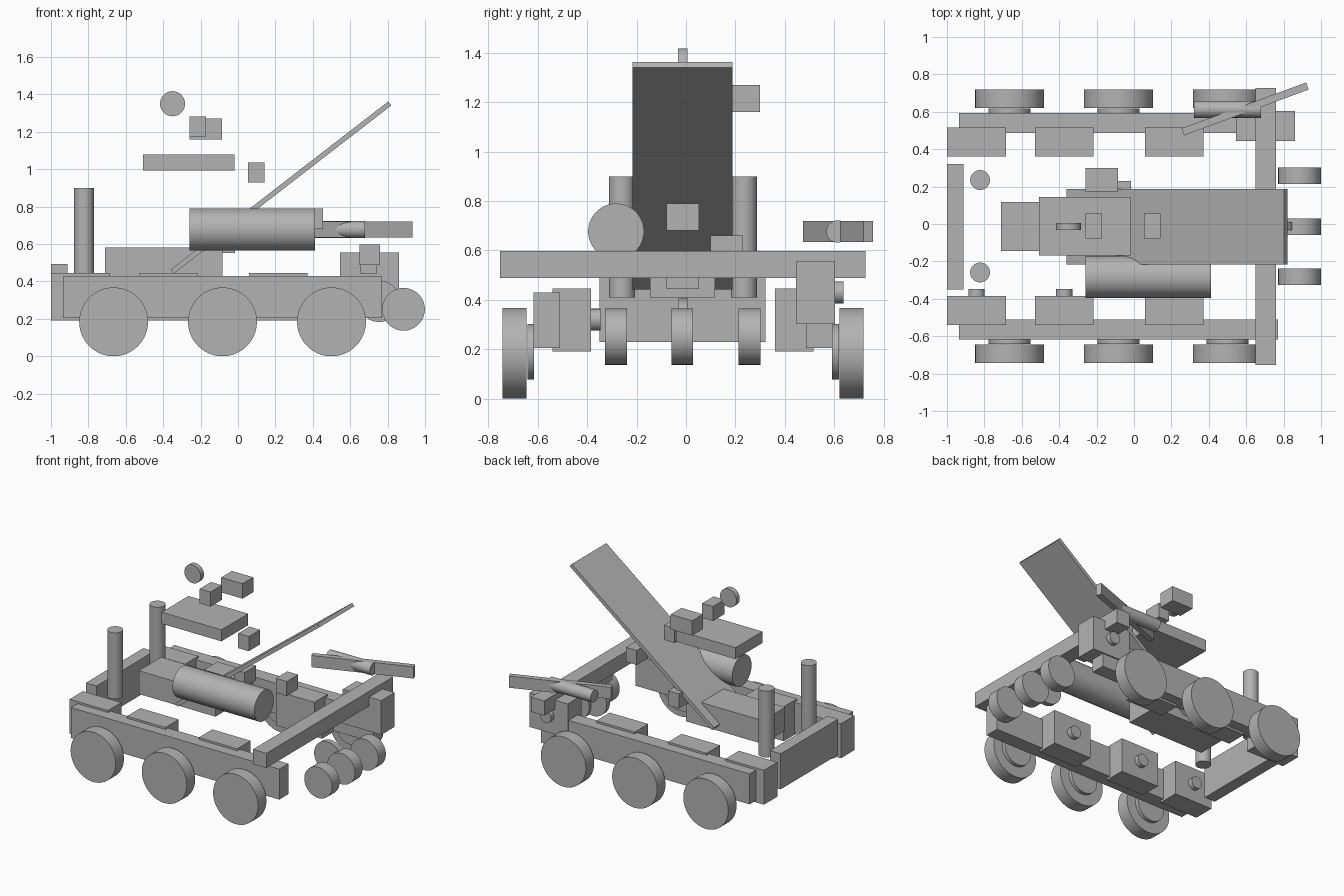
import bpy
import math

if "Cube" in bpy.data.objects:
    bpy.data.objects.remove(bpy.data.objects["Cube"], do_unlink=True)

# Single plain grey
grey = bpy.data.materials.new("plain_grey")
grey.use_nodes = True
colour = (0.45, 0.45, 0.45, 1)
grey.diffuse_color = colour
grey.node_tree.nodes["Principled BSDF"].inputs["Base Color"].default_value = colour


def finish(name):
    ob = bpy.context.object
    ob.name = name
    ob.data.materials.append(grey)
    return ob


def box(name, x, y, z):
    """Box from (min, max) pairs on each axis."""
    spans = (x, y, z)
    bpy.ops.mesh.primitive_cube_add(size=1, location=[(a + b) / 2 for a, b in spans])
    ob = finish(name)
    ob.scale = [b - a for a, b in spans]
    return ob


def slab(name, centre, size, rotation):
    bpy.ops.mesh.primitive_cube_add(size=1, location=centre, rotation=rotation)
    ob = finish(name)
    ob.scale = size
    return ob


def rod(name, centre, radius, length, axis="y"):
    turn = {"x": (0, math.pi / 2, 0), "y": (math.pi / 2, 0, 0), "z": (0, 0, 0)}[axis]
    bpy.ops.mesh.primitive_cylinder_add(vertices=64, radius=radius, depth=length,
                                        location=centre, rotation=turn)
    ob = finish(name)
    bpy.ops.object.shade_smooth_by_angle(angle=math.radians(35))
    return ob


# Chassis: both sides share one layout, shifted slightly towards the right
SHIFT = -0.012
for side, s in (("left", 1), ("right", -1)):
    def at(d):
        return s * d + SHIFT

    box(f"{side}_rail", (-0.935, 0.77), sorted((at(0.498), at(0.605))), (0.205, 0.43))
    for i, x in enumerate((-0.665, -0.083, 0.50)):
        rod(f"{side}_wheel_{i}", (x, at(0.682), 0.184), 0.184, 0.097)
        rod(f"{side}_wheel_hub_{i}", (x, at(0.617), 0.19), 0.112, 0.027)
    # Drive motors with shafts that all point the same way
    for i, x in enumerate((-0.842, -0.373, 0.215)):
        y = at(0.45)
        box(f"{side}_motor_{i}", (x - 0.157, x + 0.157), (y - 0.078, y + 0.078), (0.19, 0.445))
        rod(f"{side}_motor_shaft_{i}", (x, y + 0.096, 0.32), 0.044, 0.038)
    rod(f"{side}_post", (-0.823, at(0.247), 0.655), 0.053, 0.49, "z")

box("rear_bar", (-1, -0.912), (-0.35, 0.322), (0.23, 0.493))
box("cross_bar", (0.65, 0.76), (-0.753, 0.727), (0.488, 0.597))
box("battery_box", (-0.71, -0.083), (-0.145, 0.118), (0.41, 0.582))

# Lift motor on the cross bar
box("lift_motor", (0.545, 0.86), (0.445, 0.603), (0.302, 0.555))
rod("lift_motor_shaft", (0.702, 0.62, 0.43), 0.044, 0.036)

# Intake rollers and the disc behind them
for i, y in enumerate((-0.283, -0.015, 0.257)):
    rod(f"roller_{i}", (0.885, y, 0.251), 0.114, 0.088)
rod("lower_disc", (0.755, -0.012, 0.294), 0.111, 0.038)

# Sloping ramp and the tank beside it
slab("ramp", (0.23, -0.015, 0.902), (1.47, 0.405, 0.027), (0, -math.radians(37.7), 0))
rod("tank", (0.076, -0.283, 0.677), 0.113, 0.67, "x")

# Turned arm and its piston
slab("side_arm", (0.594, 0.615, 0.677), (0.71, 0.04, 0.086), (0, 0, math.radians(20.2)))
rod("arm_piston", (0.50, 0.613, 0.677), 0.045, 0.36, "x")

# Floating electronics
box("control_board", (-0.507, -0.018), (-0.168, 0.145), (0.993, 1.078))
box("camera_box", (-0.26, -0.085), (0.174, 0.30), (1.16, 1.27))
rod("sensor_disc", (-0.35, -0.013, 1.35), 0.067, 0.038)
for i, (x, y, z) in enumerate(((-0.215, -0.011, 1.228), (0.098, -0.011, 0.982),
                               (0.41, -0.013, 0.735), (0.70, -0.013, 0.497),
                               (-0.06, 0.165, 0.607))):
    box(f"small_servo_{i}", (x - 0.044, x + 0.044), (y - 0.066, y + 0.066), (z - 0.054, z + 0.054))
